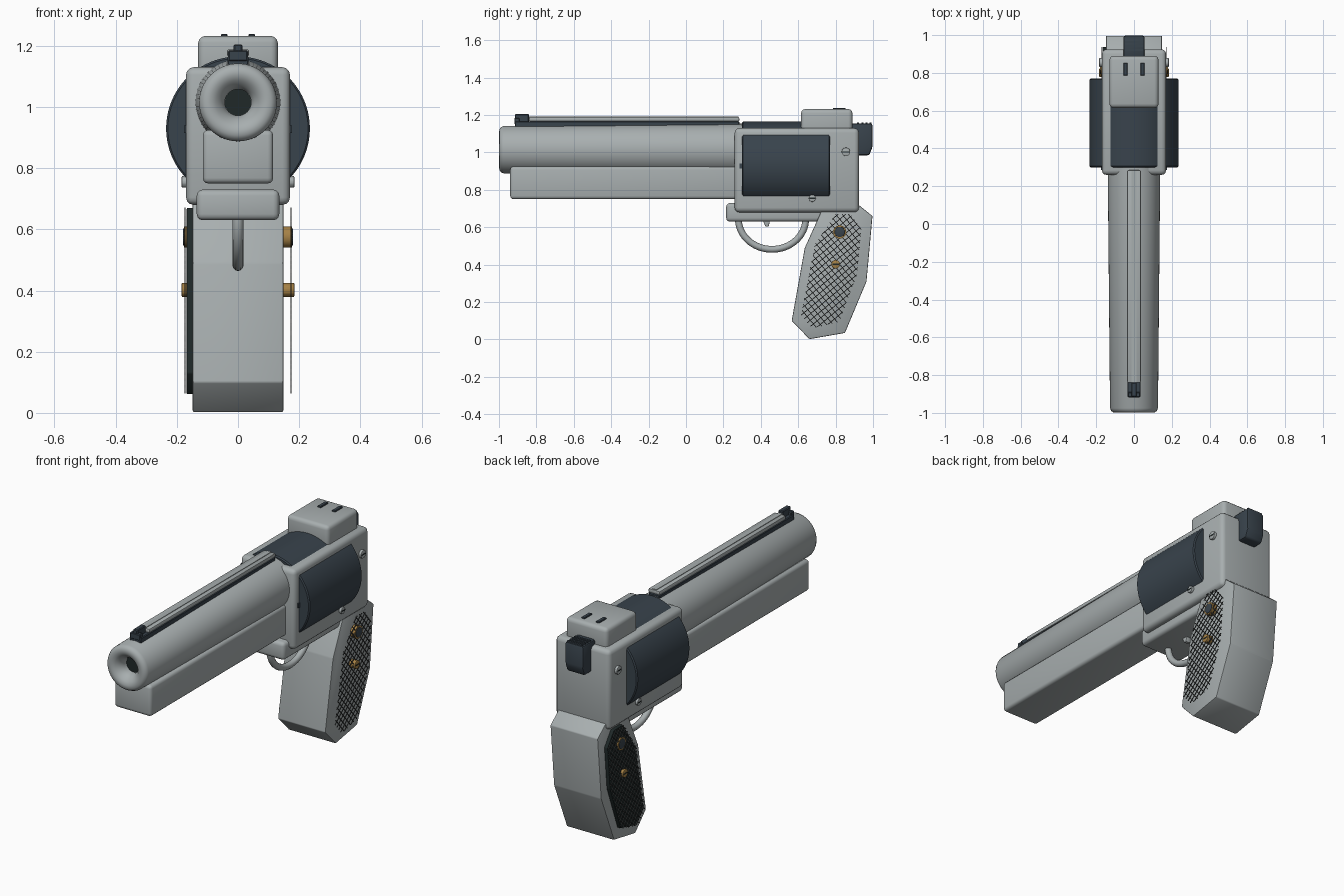
import bpy, bmesh, math
from mathutils import Matrix, Vector

cube = bpy.data.objects.get("Cube")
if cube:
    bpy.data.objects.remove(cube)


def material(name, rgb):
    m = bpy.data.materials.new(name)
    m.use_nodes = True
    m.diffuse_color = (*rgb, 1)
    m.node_tree.nodes["Principled BSDF"].inputs["Base Color"].default_value = (*rgb, 1)
    return m


STEEL = material("light_steel", (0.39, 0.425, 0.43))
BLUED = material("blued_steel", (0.04, 0.056, 0.072))
BLACK = material("near_black", (0.014, 0.022, 0.022))
HATCH = material("hatch_grey", (0.06, 0.065, 0.065))
GOLD = material("brass", (0.38, 0.22, 0.06))


def finish(name, bm, mat, bevel=0.0, segs=3):
    bmesh.ops.recalc_face_normals(bm, faces=bm.faces)
    if bevel:
        bmesh.ops.bevel(bm, geom=list(bm.edges), offset=bevel, segments=segs,
                        profile=0.5, affect='EDGES', clamp_overlap=True)
    mesh = bpy.data.meshes.new(name)
    bm.to_mesh(mesh)
    bm.free()
    mesh.materials.append(mat)
    ob = bpy.data.objects.new(name, mesh)
    bpy.context.collection.objects.link(ob)
    bpy.ops.object.select_all(action='DESELECT')
    ob.select_set(True)
    bpy.context.view_layer.objects.active = ob
    bpy.ops.object.shade_smooth_by_angle(angle=math.radians(35))
    return ob


def box(name, xs, ys, zs, mat, bevel=0.0, segs=3):
    lo, hi = Vector((xs[0], ys[0], zs[0])), Vector((xs[1], ys[1], zs[1]))
    bm = bmesh.new()
    bmesh.ops.create_cube(bm, size=1, matrix=Matrix.Translation((lo + hi) / 2)
                          @ Matrix.Diagonal((*(hi - lo), 1)))
    return finish(name, bm, mat, bevel, segs)


def prism(name, outline, x0, x1, mat, bevel=0.0):
    bm = bmesh.new()
    face = bm.faces.new([bm.verts.new((x0, y, z)) for y, z in outline])
    out = bmesh.ops.extrude_face_region(bm, geom=[face])
    moved = [v for v in out["geom"] if isinstance(v, bmesh.types.BMVert)]
    bmesh.ops.translate(bm, verts=moved, vec=(x1 - x0, 0, 0))
    return finish(name, bm, mat, bevel, 2)


def lathe(name, profile, z, mat, steps=64):
    # Revolve (radius, y) points around a lengthwise axis at height z
    bm = bmesh.new()
    verts = [bm.verts.new((r, y, z)) for r, y in profile]
    edges = [bm.edges.new(p) for p in zip(verts, verts[1:])]
    bmesh.ops.spin(bm, geom=verts + edges, cent=(0, 0, z), axis=(0, 1, 0),
                   angle=math.tau, steps=steps)
    bmesh.ops.remove_doubles(bm, verts=bm.verts, dist=1e-5)
    return finish(name, bm, mat)


def disc(name, x0, x1, y, z, r, mat, bevel=0.0):
    bm = bmesh.new()
    spot = Matrix.Translation(((x0 + x1) / 2, y, z)) @ Matrix.Rotation(math.pi / 2, 4, 'Y')
    bmesh.ops.create_cone(bm, cap_ends=True, segments=24, radius1=r, radius2=r,
                          depth=abs(x1 - x0), matrix=spot)
    return finish(name, bm, mat, bevel, 2)


# Barrel with a dished muzzle and dark bore
lathe("barrel", [(0.043, -0.9), (0.043, -0.95), (0.055, -0.972), (0.072, -0.99),
                 (0.09, -0.999), (0.108, -0.998), (0.12, -0.99), (0.127, -0.975),
                 (0.139, 0.3)], 1.015, STEEL)
lathe("bore", [(0, -0.93), (0.043, -0.93), (0.043, -0.85), (0, -0.85)], 1.015, BLACK, 32)
box("barrel_underlug", (-0.115, 0.115), (-0.94, 0.3), (0.75, 0.925), STEEL, 0.018)

# Top rib and front sight
box("rib_base", (-0.035, 0.035), (-0.915, 0.285), (1.125, 1.166), BLUED, 0.004, 1)
box("rib_top", (-0.036, 0.036), (-0.84, 0.285), (1.166, 1.188), STEEL, 0.006, 2)
box("rib_ridge", (-0.012, 0.012), (-0.84, 0.28), (1.186, 1.191), STEEL)
box("front_sight_foot", (-0.032, 0.032), (-0.918, -0.89), (1.15, 1.185), BLUED, 0.004, 1)
box("front_sight_blade", (-0.014, 0.014), (-0.915, -0.84), (1.16, 1.205), BLUED, 0.004, 1)

# Frame, rear block and drum
box("frame", (-0.17, 0.17), (0.26, 0.925), (0.68, 1.13), STEEL, 0.025)
box("rear_block", (-0.13, 0.13), (0.615, 0.89), (1.08, 1.232), STEEL, 0.022)
lathe("drum", [(0, 0.3), (0.229, 0.3), (0.235, 0.306), (0.235, 0.764), (0.229, 0.77),
               (0, 0.77)], 0.93, BLUED, 80)
for side in (-1, 1):
    box("rear_sight_slot", (side * 0.045 - 0.011, side * 0.045 + 0.011), (0.785, 0.853),
        (1.225, 1.239), BLUED, 0.003, 1)
    box("drum_catch", (side * 0.171 - 0.005, side * 0.171 + 0.005), (0.285, 0.3),
        (0.915, 0.94), BLUED)

# Hammer with thumb ridges
prism("hammer", [(0.88, 1.155), (0.997, 1.155), (0.997, 1.03), (0.98, 0.985), (0.88, 0.985)],
      -0.056, 0.056, BLUED, 0.01)
for i in range(4):
    y = 0.915 + i * 0.022
    box("hammer_ridge", (-0.048, 0.048), (y, y + 0.011), (1.15, 1.16), BLUED)

# Trigger guard
box("guard_mount", (-0.135, 0.135), (0.215, 0.76), (0.63, 0.73), STEEL, 0.02)
curve = bpy.data.curves.new("trigger_guard", 'CURVE')
curve.dimensions = '3D'
curve.bevel_depth = 0.018
curve.bevel_resolution = 4
path = curve.splines.new('POLY')
path.points.add(32)
for i, p in enumerate(path.points):
    a = math.pi * i / 32
    p.co = (0, 0.46 - 0.18 * math.cos(a), 0.645 - 0.163 * math.sin(a), 1)
curve.materials.append(STEEL)
guard = bpy.data.objects.new("trigger_guard", curve)
bpy.context.collection.objects.link(guard)
bpy.ops.object.select_all(action='DESELECT')
guard.select_set(True)
bpy.context.view_layer.objects.active = guard
bpy.ops.object.convert(target='MESH')
prism("trigger", [(0.41, 0.64), (0.45, 0.64), (0.442, 0.603), (0.425, 0.603)],
      -0.014, 0.014, STEEL, 0.003)

# Faceted grip
prism("grip", [(0.66, 0.002), (0.85, 0.035), (0.965, 0.31), (0.997, 0.66), (0.92, 0.722),
               (0.74, 0.722), (0.635, 0.49), (0.565, 0.1)], -0.148, 0.148, STEEL, 0.005)
PANEL = [(0.675, 0.06), (0.82, 0.095), (0.915, 0.35), (0.937, 0.59), (0.88, 0.67),
         (0.8, 0.67), (0.69, 0.51), (0.615, 0.13)]
prism("right_grip_panel", PANEL, -0.168, -0.14, BLACK, 0.004)


def clip(point, direction, outline):
    # Part of a straight line lying inside a convex counter-clockwise outline
    t0, t1 = -9.0, 9.0
    for a, b in zip(outline, outline[1:] + outline[:1]):
        a, edge = Vector(a), Vector(b) - Vector(a)
        inward = Vector((-edge.y, edge.x))
        gap, rate = inward.dot(point - a), inward.dot(direction)
        if abs(rate) < 1e-9:
            continue
        if rate > 0:
            t0 = max(t0, -gap / rate)
        else:
            t1 = min(t1, -gap / rate)
    return t0, t1


# Crossed hatch lines over both sides of the grip
for side, label in ((-1, "right"), (1, "left")):
    bm = bmesh.new()
    for angle in (40, 130):
        d = Vector((math.cos(math.radians(angle)), math.sin(math.radians(angle))))
        n = Vector((-d.y, d.x))
        for i in range(-18, 19):
            p = Vector((0.78, 0.37)) + n * i * 0.026
            t0, t1 = clip(p, d, PANEL)
            if t1 - t0 < 0.02:
                continue
            mid = p + d * (t0 + t1) / 2
            bmesh.ops.create_cube(bm, size=1, matrix=Matrix.Translation(
                (side * 0.173, mid.x, mid.y)) @ Matrix.Rotation(math.radians(angle), 4, 'X')
                @ Matrix.Diagonal((0.004, t1 - t0, 0.004, 1)))
    finish(label + "_grip_hatching", bm, HATCH)

# Frame screws, grip medallion and grip screw on both sides
for s in (-1, 1):
    for y, z, r in ((0.855, 1.003, 0.023), (0.675, 0.755, 0.019)):
        disc("frame_screw", s * 0.15, s * 0.184, y, z, r, STEEL, 0.004)
        box("screw_slot", sorted((s * 0.18, s * 0.1855)), (y - r * 0.8, y + r * 0.8),
            (z - 0.003, z + 0.003), BLACK)
    disc("medallion_rim", s * 0.14, s * 0.177, 0.822, 0.575, 0.035, GOLD)
    disc("medallion", s * 0.14, s * 0.18, 0.822, 0.575, 0.028, BLUED, 0.003)
    disc("grip_screw", s * 0.14, s * 0.184, 0.8, 0.402, 0.023, GOLD, 0.004)
    box("grip_screw_slot", sorted((s * 0.18, s * 0.1855)), (0.782, 0.818),
        (0.399, 0.405), BLACK)
